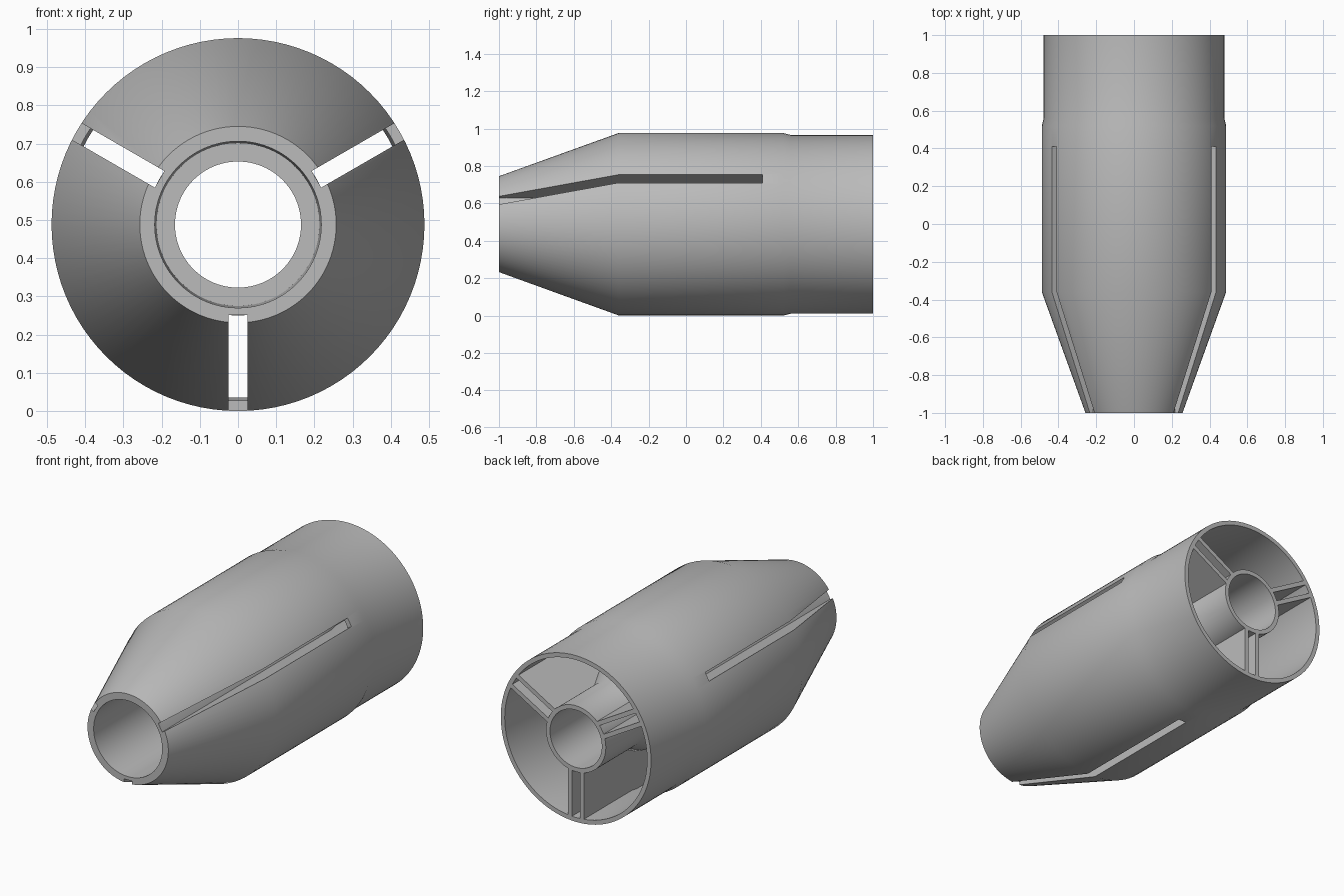
import bpy, bmesh, math
from mathutils import Vector

cube = bpy.data.objects.get("Cube")
if cube:
    bpy.data.objects.remove(cube, do_unlink=True)

R = 0.488                      # largest radius, also the axis height
SLOT = 0.05                    # slot width
RIB = 0.025                    # rib thickness
ANGLES = [math.radians(a) for a in (30, 150, 270)]

grey = bpy.data.materials.new("plain grey")
grey.use_nodes = True
grey.diffuse_color = (0.5, 0.5, 0.5, 1)
grey.node_tree.nodes["Principled BSDF"].inputs["Base Color"].default_value = (0.5, 0.5, 0.5, 1)


def finish(name, bm):
    bmesh.ops.recalc_face_normals(bm, faces=bm.faces)
    mesh = bpy.data.meshes.new(name)
    bm.to_mesh(mesh)
    bm.free()
    mesh.materials.append(grey)
    obj = bpy.data.objects.new(name, mesh)
    bpy.context.collection.objects.link(obj)
    obj.location.z = R
    return obj


def lathe(name, profile, steps=96):
    """Spin a closed (y, radius) outline around the y axis."""
    bm = bmesh.new()
    verts = [bm.verts.new((0, y, r)) for y, r in profile]
    edges = [bm.edges.new((v, verts[i - 1])) for i, v in enumerate(verts)]
    bmesh.ops.spin(bm, geom=verts + edges, cent=(0, 0, 0), axis=(0, 1, 0),
                   angle=math.tau, steps=steps, use_merge=True)
    bmesh.ops.remove_doubles(bm, verts=bm.verts, dist=1e-5)
    return finish(name, bm)


def radial_plate(bm, outline, angle, near, far):
    """Extrude a (y, radius) outline sideways between two offsets."""
    out = Vector((math.cos(angle), 0, math.sin(angle)))
    side = Vector((-math.sin(angle), 0, math.cos(angle)))
    verts = [bm.verts.new(out * r + side * near + Vector((0, y, 0))) for y, r in outline]
    face = bm.faces.new(verts)
    new = bmesh.ops.extrude_face_region(bm, geom=[face])["geom"]
    bmesh.ops.translate(bm, vec=side * (far - near),
                        verts=[g for g in new if isinstance(g, bmesh.types.BMVert)])


# Tapered outer shell joined at the nose to the stepped inner tube
body = lathe("tapered_body", [
    (1, 0.478), (0.56, 0.478), (0.52, R), (-0.36, R), (-1, 0.257),
    (-1, 0.218), (0.5, 0.213), (0.5, 0.165), (1, 0.165),
    (1, 0.19), (0.64, 0.19), (0.54, 0.238), (-0.97, 0.238),
    (-0.36, 0.461), (0.52, 0.461), (0.56, 0.453), (1, 0.453)])

# Three slots open at the nose
bm = bmesh.new()
for a in ANGLES:
    radial_plate(bm, [(-1.1, 0.237), (0.41, 0.237), (0.41, 0.6), (-1.1, 0.6)],
                 a, -SLOT / 2, SLOT / 2)
cutter = finish("slot_cutter", bm)
cutter.hide_render = True

cut = body.modifiers.new("slots", "BOOLEAN")
cut.operation = "DIFFERENCE"
cut.solver = "EXACT"
cut.object = cutter
bpy.ops.object.select_all(action="DESELECT")
bpy.context.view_layer.objects.active = body
body.select_set(True)
bpy.ops.object.modifier_apply(modifier=cut.name)
bpy.data.objects.remove(cutter, do_unlink=True)
bpy.ops.object.shade_smooth_by_angle(angle=math.radians(30))

# Paired ribs lining each slot, from the tube out to the shell
rib_outline = [(1, 0.178), (0.64, 0.178), (0.54, 0.228), (-0.96, 0.228),
               (-0.95, 0.25), (-0.36, 0.468), (0.52, 0.468), (0.56, 0.462), (1, 0.462)]
bm = bmesh.new()
for a in ANGLES:
    for s in (-1, 1):
        radial_plate(bm, rib_outline, a, s * SLOT / 2, s * (SLOT / 2 + RIB))
finish("slot_ribs", bm)
